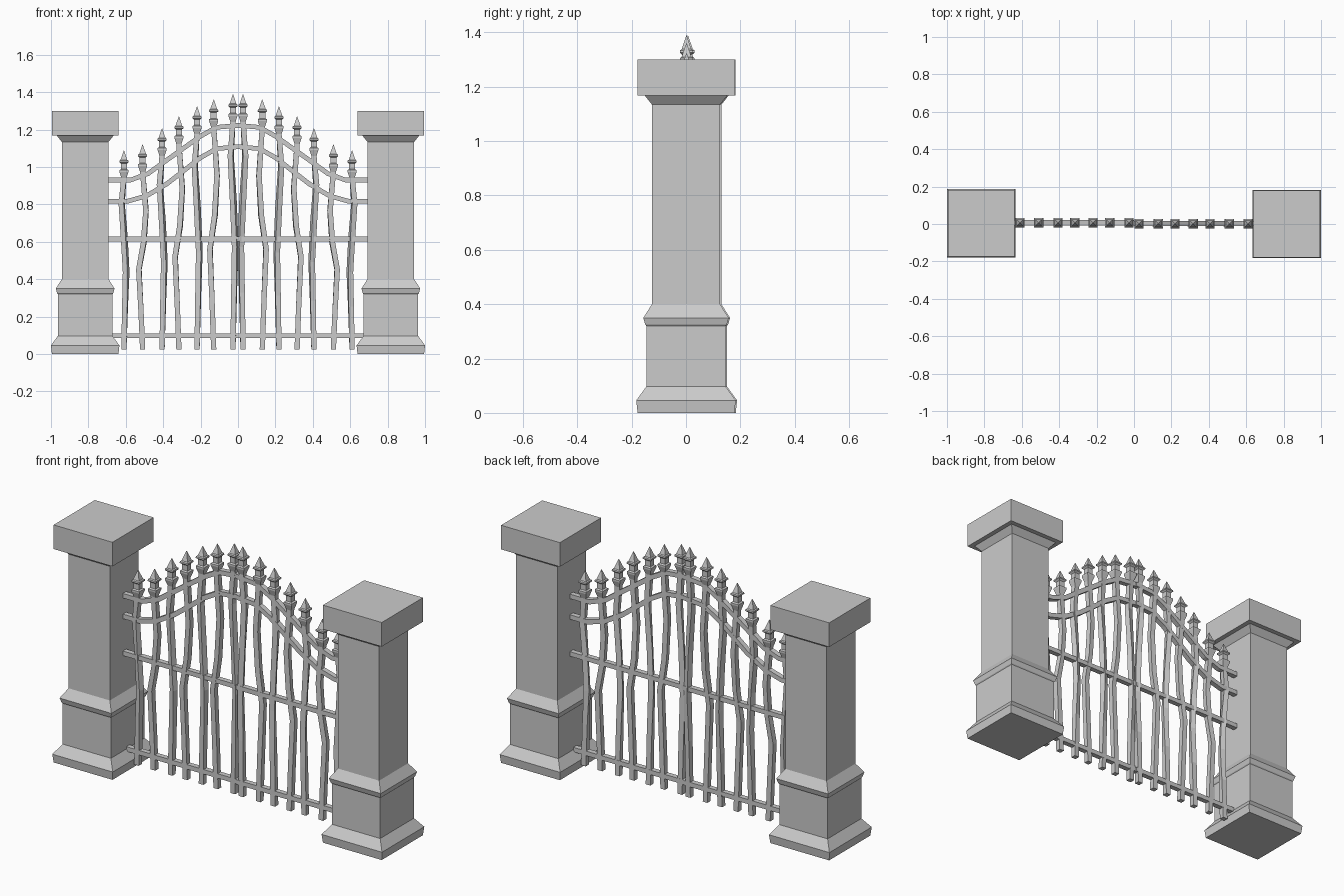
import bpy, bmesh
from math import cos, sin, radians

if "Cube" in bpy.data.objects:
    bpy.data.objects.remove(bpy.data.objects["Cube"])


def loft(name, rings):
    """Skin a list of four-corner rings and cap both ends."""
    bm = bmesh.new()
    loops = [[bm.verts.new(p) for p in r] for r in rings]
    for a, b in zip(loops, loops[1:]):
        for i in range(4):
            j = (i + 1) % 4
            bm.faces.new((a[i], a[j], b[j], b[i]))
    bm.faces.new(loops[0])
    bm.faces.new(loops[-1])
    bmesh.ops.recalc_face_normals(bm, faces=bm.faces)
    me = bpy.data.meshes.new(name)
    bm.to_mesh(me)
    bm.free()
    ob = bpy.data.objects.new(name, me)
    bpy.context.collection.objects.link(ob)
    return ob


CORNERS = ((-1, -1), (1, -1), (1, 1), (-1, 1))


def square(x, y, z, h, twist=0):
    c, s = cos(radians(twist)), sin(radians(twist))
    return [(x + h * (u * c - v * s), y + h * (u * s + v * c), z) for u, v in CORNERS]


def rail(name, path, y, side, h=0.0125, d=0.014):
    """Rectangular bar following an x-z path, mitred at the bends."""
    rings = []
    for i, (x, z) in enumerate(path):
        x0, z0 = path[max(i - 1, 0)]
        x1, z1 = path[min(i + 1, len(path) - 1)]
        n = ((x1 - x0) ** 2 + (z1 - z0) ** 2) ** 0.5
        nx, nz = -(z1 - z0) / n, (x1 - x0) / n
        if i == len(path) - 1:
            nx, nz = 0, 1
        rings.append([(side * -(x + nx * h * v), y + d * u, z + nz * h * v)
                      for u, v in CORNERS])
    return loft(name, rings)


PILLAR = [(0, .178), (.046, .183), (.097, .146), (.32, .146), (.325, .15), (.35, .157),
          (.40, .125), (1.134, .125), (1.168, .152), (1.168, .178), (1.30, .178)]
FINIAL = [(-.15, .013), (-.115, .024), (-.105, .024), (-.10, .016), (-.07, .016),
          (-.062, .025), (-.054, .024), (-.05, .018), (0, .001)]
# bar position and tip height, from the pillar to the middle
BARS = [(.61, 1.088), (.51, 1.12), (.406, 1.206), (.316, 1.27),
        (.219, 1.323), (.13, 1.36), (.027, 1.388)]
# hammered bends: (height fraction, sideways offset, twist)
BENDS = [[(0, 0, 0), (.25, .006, 8), (.45, .012, 20), (.65, .002, 25), (.85, -.012, 12), (1, 0, 0)],
         [(0, 0, 0), (.2, -.008, 0), (.45, -.02, 4), (.6, .006, 8), (.78, .018, 4), (1, 0, 0)]]
TOP = [(-.695, .93), (-.575, .93), (-.48, .965), (-.39, 1.03), (-.2, 1.165), (-.115, 1.212), (0, 1.222)]
LOW = [(-.695, .817), (-.59, .817), (-.49, .845), (-.38, .91), (-.2, 1.05), (-.115, 1.098), (0, 1.108)]

for side, label, y in ((-1, "left", .007), (1, "right", .002)):
    # stone pillar
    loft(f"pillar_{label}", [square(side * .817, y - .002, z, h) for z, h in PILLAR])
    # rails of one gate leaf
    rail(f"upper_arched_rail_{label}", TOP, y, side)
    rail(f"lower_arched_rail_{label}", LOW, y, side)
    rail(f"middle_rail_{label}", [(-.695, .615), (0, .615)], y, side)
    rail(f"bottom_rail_{label}", [(-.68, .097), (0, .097)], y, side)
    # upright bars with spear finials
    for i, (x, tip) in enumerate(BARS):
        length = tip - .145 - .025
        loft(f"bar_{label}_{i}", [square(side * (x - off), y, .025 + f * length, .014, side * t)
                                  for f, off, t in BENDS[i % 2]])
        loft(f"finial_{label}_{i}", [square(side * x, y, tip + dz, h) for dz, h in FINIAL])
